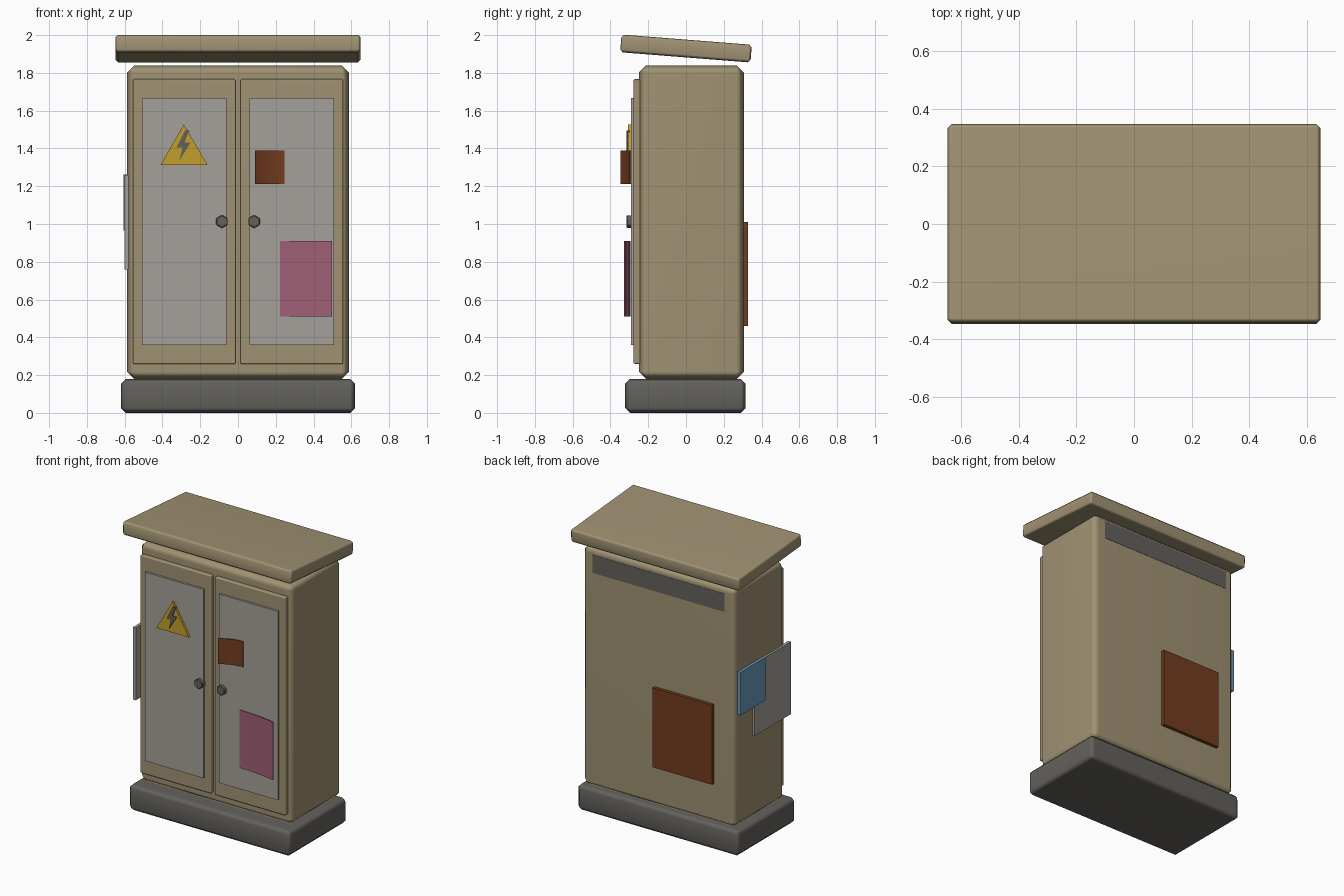
import bpy
import bmesh
from math import radians, pi
from mathutils import Matrix

if "Cube" in bpy.data.objects:
    bpy.data.objects.remove(bpy.data.objects["Cube"], do_unlink=True)


def material(name, r, g, b):
    m = bpy.data.materials.new(name)
    m.use_nodes = True
    m.diffuse_color = (r, g, b, 1)
    m.node_tree.nodes["Principled BSDF"].inputs["Base Color"].default_value = (r, g, b, 1)
    return m


TAN = material("tan_paint", 0.352, 0.287, 0.171)
PANEL = material("pale_grey", 0.376, 0.352, 0.328)
DARK = material("dark_grey", 0.125, 0.12, 0.108)
RUST = material("rust_brown", 0.171, 0.045, 0.014)
PINK = material("faded_pink", 0.352, 0.114, 0.181)
BLUE = material("dull_blue", 0.147, 0.314, 0.491)
YELLOW = material("warning_yellow", 0.546, 0.342, 0.026)


def finish(name, bm, mat):
    bmesh.ops.recalc_face_normals(bm, faces=bm.faces)
    mesh = bpy.data.meshes.new(name)
    bm.to_mesh(mesh)
    bm.free()
    mesh.materials.append(mat)
    obj = bpy.data.objects.new(name, mesh)
    bpy.context.collection.objects.link(obj)
    return obj


def box(name, mat, x, y, z, bevel=0.0):
    """Box spanning the (low, high) pairs, with softly shaded chamfers."""
    bm = bmesh.new()
    bmesh.ops.create_cube(bm, size=1)
    for v in bm.verts:
        for i, (lo, hi) in enumerate((x, y, z)):
            v.co[i] = lo if v.co[i] < 0 else hi
    obj = finish(name, bm, mat)
    if bevel:
        for p in obj.data.polygons:
            p.use_smooth = True
        mod = obj.modifiers.new("chamfer", "BEVEL")
        mod.width = bevel
        mod.segments = 1
        obj.modifiers.new("normals", "WEIGHTED_NORMAL")
    return obj


def prism(name, mat, outline, front, back):
    """Extrude an x-z outline between two depths."""
    bm = bmesh.new()
    face = bm.faces.new([bm.verts.new((x, front, z)) for x, z in outline])
    ext = bmesh.ops.extrude_face_region(bm, geom=[face])["geom"]
    for v in ext:
        if isinstance(v, bmesh.types.BMVert):
            v.co.y = back
    return finish(name, bm, mat)


def curled_sheet(name, mat, fixed_x, free_x, z, y, lift, steps=8):
    """Paper sheet lying on the door at fixed_x and lifting off at free_x."""
    bm = bmesh.new()
    rows = []
    for i in range(steps + 1):
        t = i / steps
        x = fixed_x + (free_x - fixed_x) * t
        d = y - lift * t * t
        rows.append([bm.verts.new((x, d + o, h))
                     for o, h in ((0, z[0]), (0, z[1]), (0.006, z[1]), (0.006, z[0]))])
    for a, b in zip(rows, rows[1:]):
        for k in range(4):
            n = (k + 1) % 4
            bm.faces.new((a[k], a[n], b[n], b[k]))
    bm.faces.new(rows[0])
    bm.faces.new(rows[-1])
    return finish(name, bm, mat)


# Plinth and cabinet
box("plinth", DARK, (-0.62, 0.62), (-0.322, 0.316), (0, 0.18), 0.026)
box("cabinet_body", TAN, (-0.587, 0.587), (-0.25, 0.306), (0.18, 1.84), 0.038)

# Sloping roof slab
roof = box("roof", TAN, (-0.648, 0.648), (-0.346, 0.346), (-0.047, 0.047), 0.014)
roof.data.transform(Matrix.Rotation(radians(-4.5), 4, "X"))
roof.location.z = 1.929

# Doors with inset panels and hexagonal knobs
for side, s in (("right", -1), ("left", 1)):
    def span(a, b):
        return tuple(sorted((s * a, s * b)))
    box(side + "_door", TAN, span(0.012, 0.557), (-0.278, -0.24), (0.258, 1.767), 0.007)
    box(side + "_door_panel", PANEL, span(0.06, 0.509), (-0.292, -0.27), (0.36, 1.667))
    bm = bmesh.new()
    bmesh.ops.create_cone(bm, cap_ends=True, segments=6, radius1=0.035, radius2=0.035, depth=0.035)
    bmesh.ops.rotate(bm, verts=bm.verts, matrix=Matrix.Rotation(pi / 2, 3, "X"))
    bmesh.ops.translate(bm, verts=bm.verts, vec=(s * 0.085, -0.297, 1.013))
    knob = finish(side + "_door_knob", bm, DARK)
    mod = knob.modifiers.new("chamfer", "BEVEL")
    mod.width = 0.004
    mod.segments = 1

# Warning sign
prism("warning_triangle", YELLOW, [(-0.41, 1.313), (-0.161, 1.313), (-0.287, 1.527)], -0.307, -0.285)
prism("warning_bolt", DARK,
      [(-0.281, 1.495), (-0.325, 1.405), (-0.294, 1.405), (-0.31, 1.336),
       (-0.251, 1.431), (-0.283, 1.431), (-0.259, 1.495)], -0.314, -0.3)

# Paper notices on the front
curled_sheet("brown_notice", RUST, 0.246, 0.09, (1.212, 1.389), -0.298, 0.048)
curled_sheet("pink_notice", PINK, 0.222, 0.497, (0.51, 0.91), -0.299, 0.029)

# Posters on the right side and the back
box("grey_poster", PANEL, (-0.602, -0.58), (-0.29, 0.11), (0.76, 1.26))
box("blue_poster", BLUE, (-0.607, -0.58), (0.0, 0.27), (0.965, 1.263))
box("back_poster", RUST, (-0.43, 0.025), (0.3, 0.329), (0.46, 1.01))

# Rear vent strip
box("rear_vent", DARK, (-0.51, 0.5), (0.3, 0.308), (1.67, 1.795))
